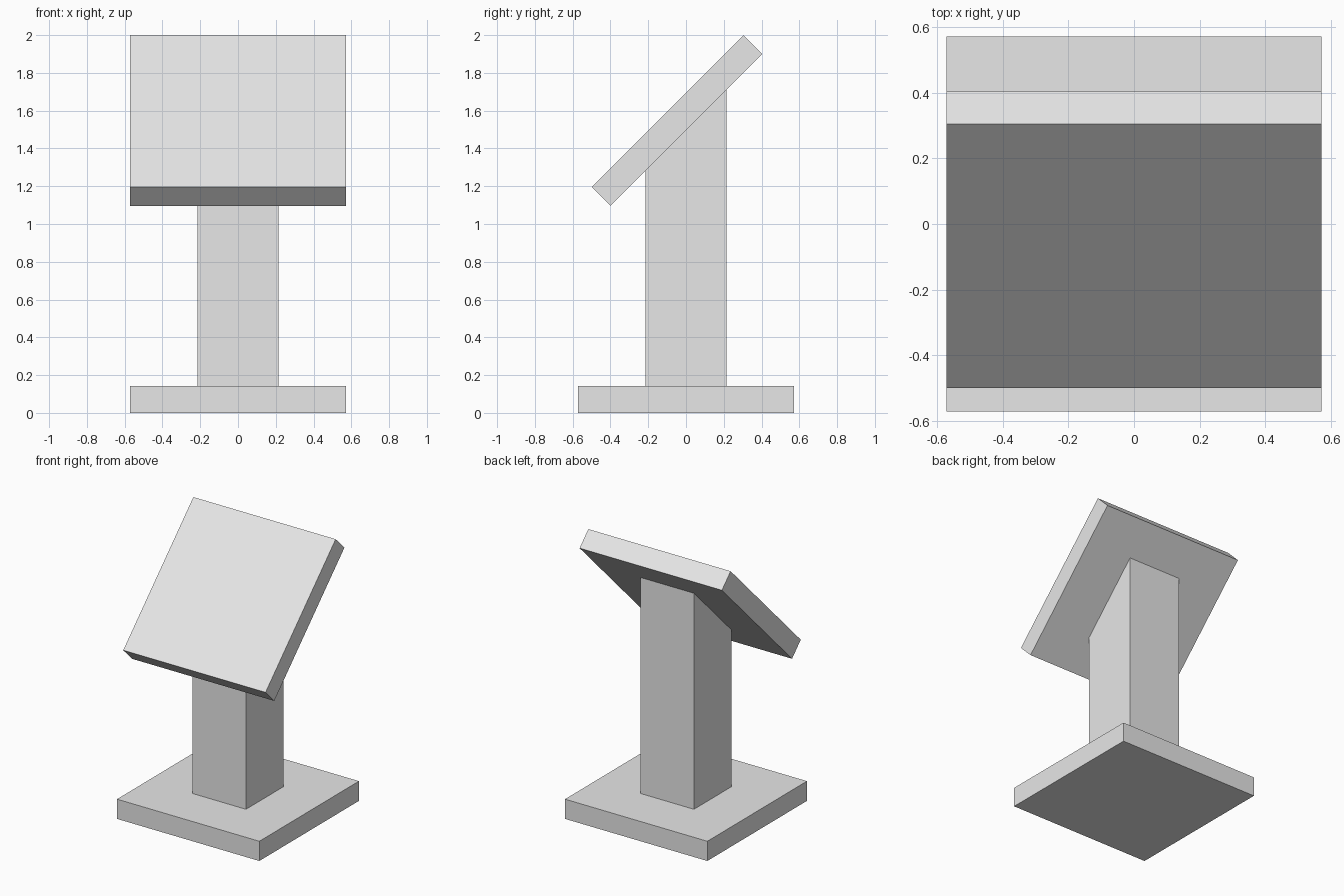
import bpy, bmesh

cube = bpy.data.objects.get("Cube")
if cube:
    bpy.data.objects.remove(cube, do_unlink=True)

grey = bpy.data.materials.new("plain grey")
grey.use_nodes = True
colour = (0.8, 0.8, 0.8, 1)
grey.diffuse_color = colour
grey.node_tree.nodes["Principled BSDF"].inputs["Base Color"].default_value = colour


def extrude_profile(name, profile, half_width):
    """Extrude a (y, z) side profile symmetrically along x."""
    bm = bmesh.new()
    face = bm.faces.new([bm.verts.new((-half_width, y, z)) for y, z in profile])
    side = bmesh.ops.extrude_face_region(bm, geom=[face])["geom"]
    verts = [v for v in side if isinstance(v, bmesh.types.BMVert)]
    bmesh.ops.translate(bm, verts=verts, vec=(2 * half_width, 0, 0))
    bmesh.ops.recalc_face_normals(bm, faces=bm.faces[:])
    mesh = bpy.data.meshes.new(name)
    bm.to_mesh(mesh)
    bm.free()
    mesh.materials.append(grey)
    obj = bpy.data.objects.new(name, mesh)
    bpy.context.collection.objects.link(obj)
    return obj


BASE, POST, FLOOR = 0.571, 0.214, 0.143   # half widths and base height
UNDER = 1.496                             # board underside height at y = 0

# Square foot slab
extrude_profile("base", [(-BASE, 0), (BASE, 0), (BASE, FLOOR), (-BASE, FLOOR)], BASE)

# Square post with its top cut at 45 degrees to meet the board
extrude_profile("post", [(-POST, FLOOR), (POST, FLOOR),
                         (POST, UNDER + POST), (-POST, UNDER - POST)], POST)

# Tilted square board
extrude_profile("tilted_board", [(-0.4, 1.096), (0.404, 1.9),
                                 (0.304, 2.0), (-0.5, 1.196)], BASE)
